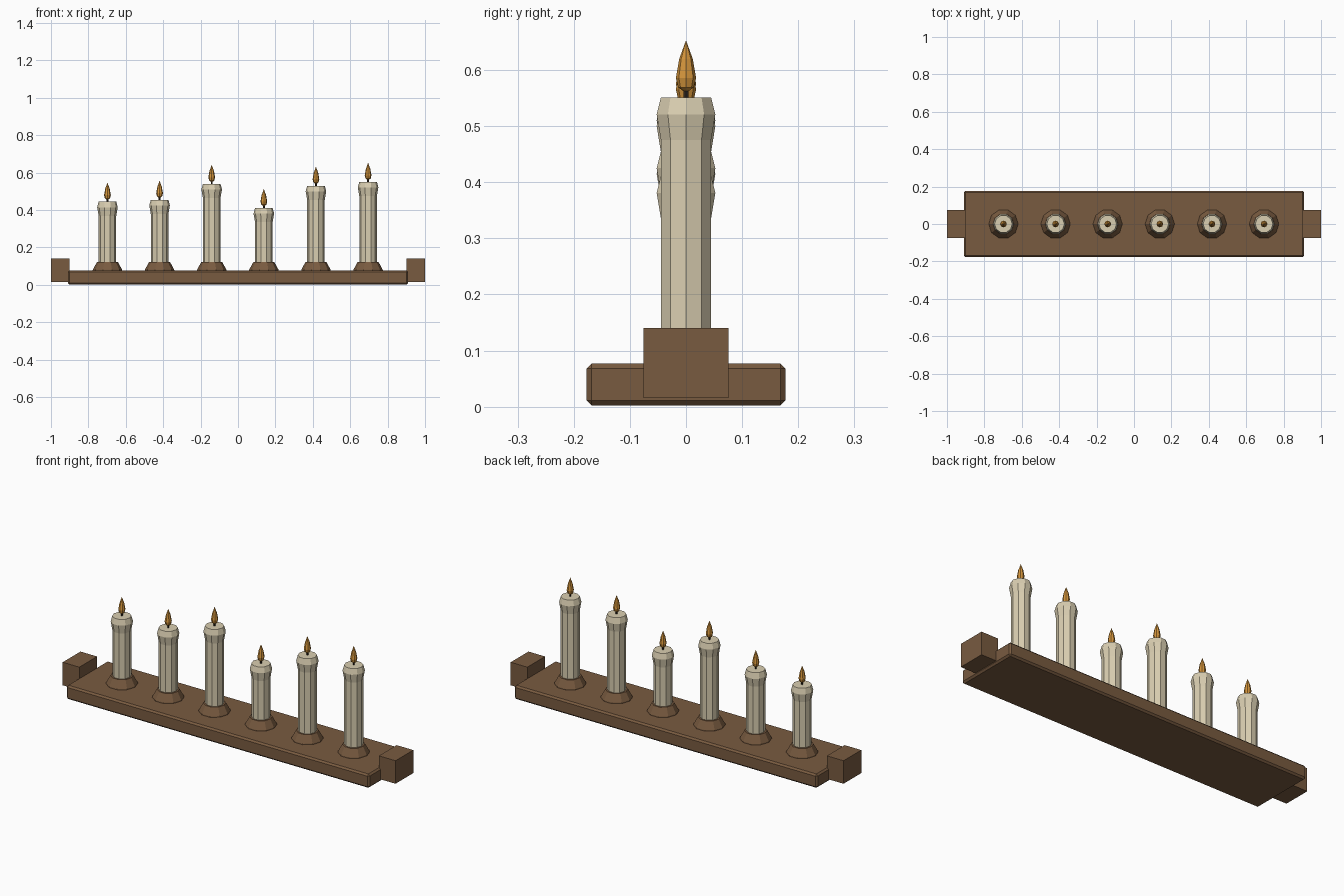
import bpy, bmesh, math

if "Cube" in bpy.data.objects:
    bpy.data.objects.remove(bpy.data.objects["Cube"])


def material(name, rgb):
    m = bpy.data.materials.new(name)
    m.diffuse_color = (*rgb, 1)
    m.use_nodes = True
    m.node_tree.nodes["Principled BSDF"].inputs["Base Color"].default_value = m.diffuse_color
    return m


WOOD = material("brown_wood", (0.19, 0.104, 0.051))
WAX = material("cream_wax", (0.70, 0.62, 0.44))
FIRE = material("amber_flame", (0.66, 0.30, 0.045))
CHAR = material("dark_wick", (0.03, 0.02, 0.012))


def finish(name, bm, mat):
    bmesh.ops.recalc_face_normals(bm, faces=bm.faces)
    mesh = bpy.data.meshes.new(name)
    bm.to_mesh(mesh)
    bm.free()
    mesh.materials.append(mat)
    obj = bpy.data.objects.new(name, mesh)
    bpy.context.collection.objects.link(obj)
    return obj


def box(name, lo, hi, mat, bevel=0):
    bm = bmesh.new()
    bmesh.ops.create_cube(bm, size=1)
    for v in bm.verts:
        v.co = [(a + b) / 2 + c * (b - a) for a, b, c in zip(lo, hi, v.co)]
    if bevel:
        bmesh.ops.bevel(bm, geom=bm.edges[:], offset=bevel, segments=1, affect='EDGES')
    return finish(name, bm, mat)


def lathe(name, x, profile, sides, mat):
    """Faceted solid turned around a vertical axis; profile is (radius, z) pairs."""
    bm = bmesh.new()
    rings = []
    for r, z in profile:
        if r == 0:
            rings.append([bm.verts.new((x, 0, z))] * sides)
        else:
            angles = [math.tau * i / sides for i in range(sides)]
            rings.append([bm.verts.new((x + r * math.cos(a), r * math.sin(a), z)) for a in angles])
    for low, high in zip(rings, rings[1:]):
        for i in range(sides):
            j = (i + 1) % sides
            corners = list(dict.fromkeys((low[i], low[j], high[j], high[i])))
            bm.faces.new(corners)
    for ring, (r, z) in ((rings[0], profile[0]), (rings[-1], profile[-1])):
        if r > 0:
            bm.faces.new(ring)
    return finish(name, bm, mat)


# Tray with chamfered edges and a block handle at each end
box("tray", (-0.91, -0.177, 0.002), (0.91, 0.177, 0.077), WOOD, 0.009)
for side, x in (("left", -0.95), ("right", 0.95)):
    box(side + "_handle", (x - 0.05, -0.076, 0.015), (x + 0.05, 0.076, 0.14), WOOD)

# Six candles of different heights
tops = (0.445, 0.455, 0.54, 0.411, 0.53, 0.551)
for n, top in enumerate(tops, 1):
    x = -0.698 + (n - 1) * 0.2787
    lathe(f"holder_{n}", x, [(0.08, 0.07), (0.078, 0.082), (0.056, 0.122)], 10, WOOD)
    lathe(f"candle_{n}", x, [(0.047, 0.1), (0.047, top - 0.076),
                             (0.055, top - 0.03), (0.047, top)], 10, WAX)
    lathe(f"wick_{n}", x, [(0.005, top - 0.005), (0.005, top + 0.025)], 6, CHAR)
    lathe(f"flame_{n}", x, [(0, top + 0.008), (0.014, top + 0.018), (0.018, top + 0.035),
                            (0.012, top + 0.069), (0, top + 0.102)], 8, FIRE)
